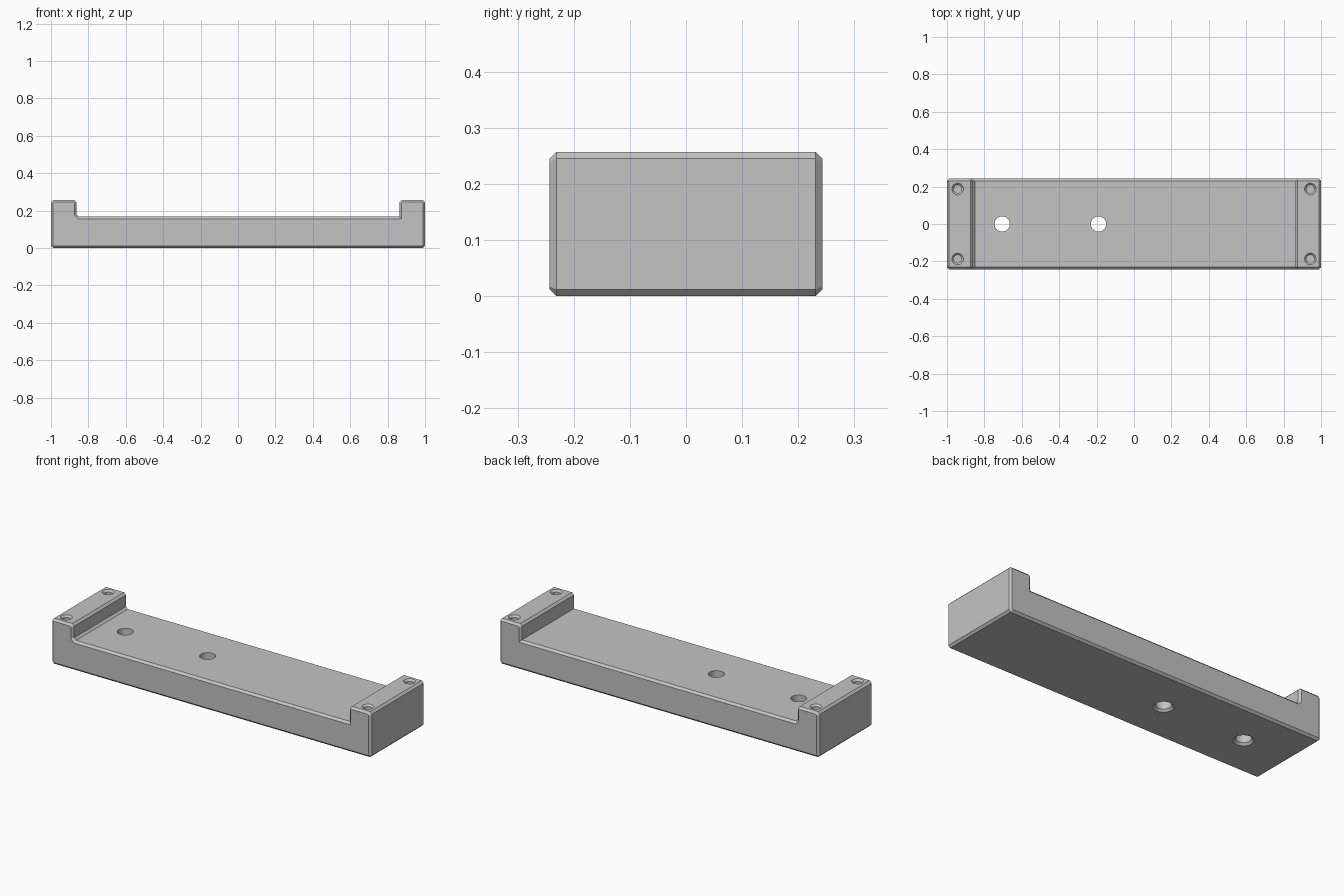
import bpy, bmesh, math
from mathutils import Vector

cube = bpy.data.objects.get("Cube")
if cube:
    bpy.data.objects.remove(cube, do_unlink=True)

# Overall sizes
HALF_W, HEIGHT, FLOOR = 0.243, 0.257, 0.168
WALL_X, C = 0.863, 0.012


def make_object(name, bm):
    bmesh.ops.recalc_face_normals(bm, faces=bm.faces[:])
    mesh = bpy.data.meshes.new(name)
    bm.to_mesh(mesh)
    bm.free()
    obj = bpy.data.objects.new(name, mesh)
    bpy.context.collection.objects.link(obj)
    return obj


def wall_top(side):
    """Chamfered outline of an end wall top, outer edge first."""
    return [(side, HEIGHT - C), (side * (1 - C), HEIGHT),
            (side * (WALL_X + C), HEIGHT), (side * WALL_X, HEIGHT - C)]


def bracket():
    # Side outline: plain step at the right wall, chamfered corner at the left
    outline = [(C - 1, 0), (1 - C, 0), (1, C)] + wall_top(1)
    outline += [(WALL_X, FLOOR), (C - WALL_X, FLOOR), (-WALL_X, FLOOR + C)]
    outline += wall_top(-1)[::-1] + [(-1, C)]
    bm = bmesh.new()
    verts = [bm.verts.new((x, C - HALF_W, z)) for x, z in outline]
    front = bm.faces.new(verts)
    ext = bmesh.ops.extrude_face_region(bm, geom=[front], use_keep_orig=True)
    new_verts = [g for g in ext["geom"] if isinstance(g, bmesh.types.BMVert)]
    bmesh.ops.translate(bm, vec=Vector((0, 2 * (HALF_W - C), 0)), verts=new_verts)
    bmesh.ops.recalc_face_normals(bm, faces=bm.faces[:])
    # Chamfer both long sides by insetting and raising the end caps
    caps = [f for f in bm.faces if len(f.verts) == len(outline)]
    for cap in caps:
        bmesh.ops.inset_region(bm, faces=[cap], thickness=C, depth=C,
                               use_even_offset=True)
    return make_object("mounting_bracket", bm)


def drill(target, x, y, profile, sides=40):
    """Cut a round hole whose (radius, height) steps run bottom to top."""
    bm = bmesh.new()
    rings = []
    for r, z in profile:
        rings.append([bm.verts.new((x + r * math.cos(math.tau * i / sides),
                                    y + r * math.sin(math.tau * i / sides), z))
                      for i in range(sides)])
    for low, high in zip(rings, rings[1:]):
        for i in range(sides):
            j = (i + 1) % sides
            bm.faces.new((low[i], low[j], high[j], high[i]))
    bm.faces.new(rings[0][::-1])
    bm.faces.new(rings[-1])
    cutter = make_object("hole_cutter", bm)
    cutter.hide_render = True
    mod = target.modifiers.new("hole", 'BOOLEAN')
    mod.operation, mod.solver, mod.object = 'DIFFERENCE', 'EXACT', cutter
    bpy.ops.object.modifier_apply(modifier=mod.name)
    bpy.data.objects.remove(cutter, do_unlink=True)


body = bracket()
bpy.context.view_layer.objects.active = body
body.select_set(True)

# Through holes, countersunk on the underside
for x in (-0.705, -0.19):
    drill(body, x, 0, [(0.064, -C), (0.041, C), (0.041, HEIGHT)])

# Blind screw holes in the end walls, countersunk on top
for x in (-0.943, 0.943):
    for y in (-0.187, 0.187):
        drill(body, x, y, [(0.021, 0.11), (0.021, HEIGHT - 0.01),
                           (0.041, HEIGHT + 0.01)])

# Plain grey finish
grey = bpy.data.materials.new("plain_grey")
grey.use_nodes = True
color = (0.55, 0.55, 0.55, 1)
grey.diffuse_color = color
grey.node_tree.nodes["Principled BSDF"].inputs["Base Color"].default_value = color
body.data.materials.clear()
body.data.materials.append(grey)
for poly in body.data.polygons:
    poly.material_index = 0
bpy.ops.object.shade_smooth_by_angle(angle=math.radians(25))
